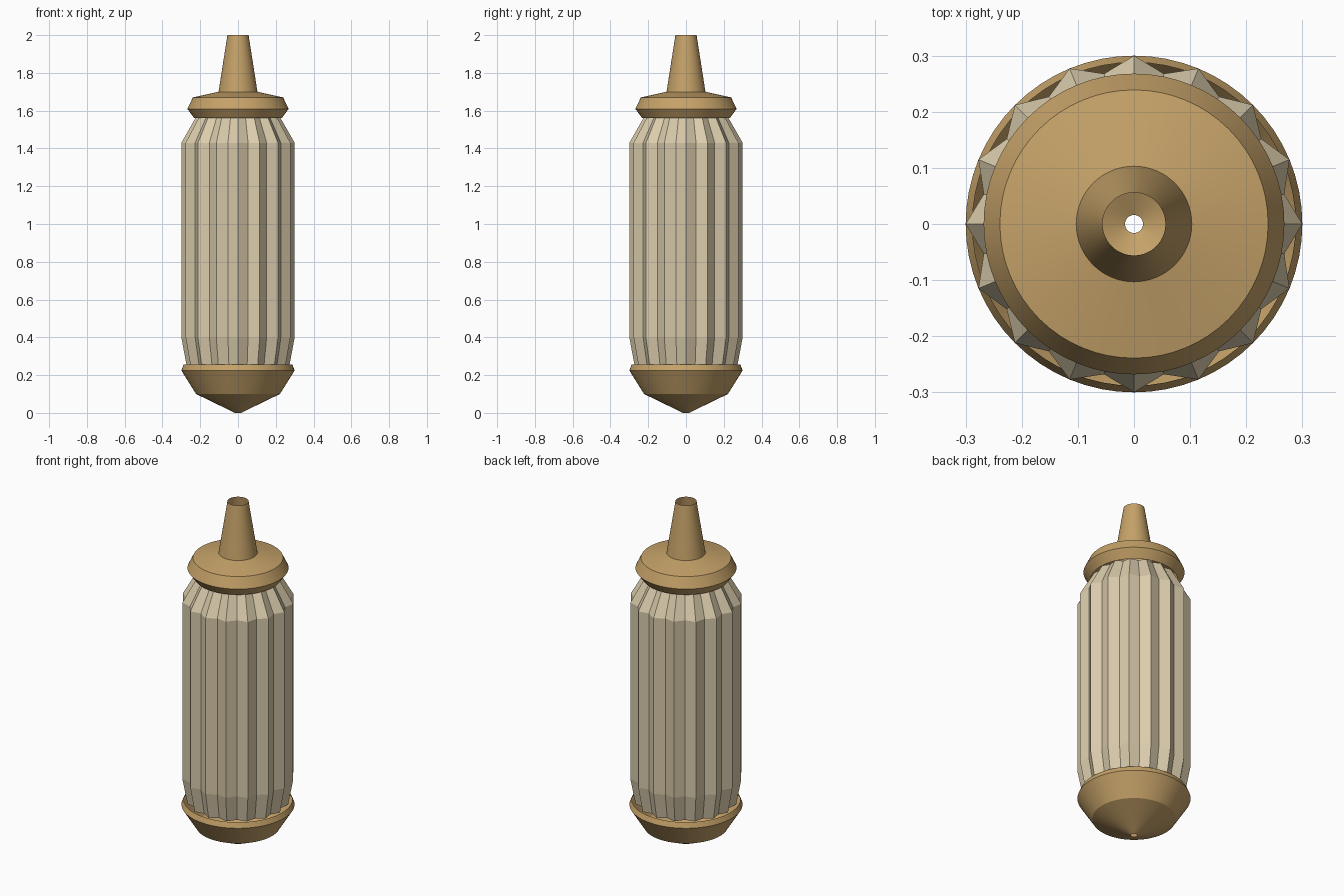
import bpy
import bmesh
from math import cos, sin, pi, radians

cube = bpy.data.objects.get("Cube")
if cube:
    bpy.data.objects.remove(cube, do_unlink=True)


def make_material(name, color):
    mat = bpy.data.materials.new(name)
    mat.use_nodes = True
    mat.diffuse_color = color
    mat.node_tree.nodes["Principled BSDF"].inputs["Base Color"].default_value = color
    return mat


def lathe(name, profile, sides, mat, pleat=1.0, smooth=True):
    """Open turned shell; every second column is scaled by pleat."""
    bm = bmesh.new()
    rings = []
    for radius, z in profile:
        ring = []
        for i in range(sides):
            r = radius * (pleat if i % 2 else 1.0)
            a = 2 * pi * i / sides
            ring.append(bm.verts.new((r * cos(a), r * sin(a), z)))
        rings.append(ring)
    for low, high in zip(rings, rings[1:]):
        for i in range(sides):
            j = (i + 1) % sides
            bm.faces.new((low[i], low[j], high[j], high[i]))
    mesh = bpy.data.meshes.new(name)
    bm.to_mesh(mesh)
    bm.free()
    mesh.materials.append(mat)
    obj = bpy.data.objects.new(name, mesh)
    bpy.context.collection.objects.link(obj)
    if smooth:
        bpy.ops.object.select_all(action="DESELECT")
        obj.select_set(True)
        bpy.context.view_layer.objects.active = obj
        bpy.ops.object.shade_smooth_by_angle(angle=radians(15))
    return obj


brass = make_material("brass", (0.56, 0.36, 0.14, 1))
cream = make_material("cream_paper", (0.70, 0.60, 0.41, 1))

# Pointed cup at the bottom, open at its tip and rim
lathe("base_cup", [(0.016, 0), (0.222, 0.10), (0.3, 0.225), (0.288, 0.255)], 64, brass)

# Pleated paper body
lathe("pleated_body", [(0.272, 0.25), (0.3, 0.40), (0.3, 1.43), (0.22, 1.57)],
      32, cream, pleat=0.91, smooth=False)

# Flared collar with the hollow tapered spout
lathe("collar_and_spout", [(0.232, 1.56), (0.268, 1.61), (0.239, 1.67),
                           (0.103, 1.70), (0.056, 2.0)], 64, brass)
